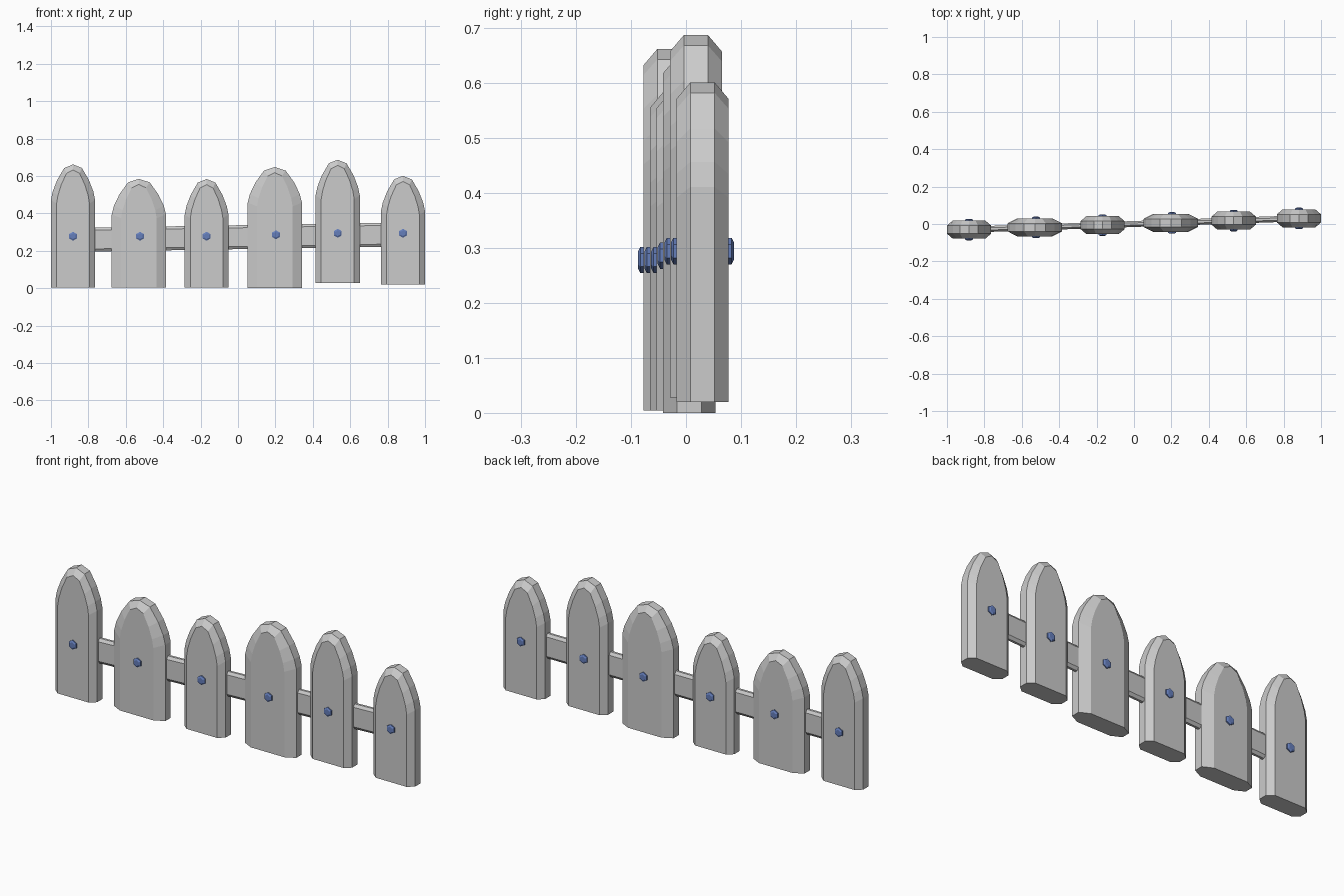
import bpy, bmesh, math
from mathutils import Matrix

if "Cube" in bpy.data.objects:
    bpy.data.objects.remove(bpy.data.objects["Cube"])

blue = bpy.data.materials.new("nail_blue")
blue.diffuse_color = (0.13, 0.21, 0.5, 1)
blue.use_nodes = True
blue.node_tree.nodes["Principled BSDF"].inputs["Base Color"].default_value = blue.diffuse_color


def add_object(name, bm, mat=None):
    bmesh.ops.recalc_face_normals(bm, faces=bm.faces[:])
    me = bpy.data.meshes.new(name)
    bm.to_mesh(me)
    bm.free()
    if mat:
        me.materials.append(mat)
    ob = bpy.data.objects.new(name, me)
    bpy.context.collection.objects.link(ob)
    return ob


def loft(bm, rings):
    """Skin a list of equal-length rings and cap both ends."""
    loops = [[bm.verts.new(p) for p in r] for r in rings]
    n = len(loops[0])
    for a, b in zip(loops, loops[1:]):
        for i in range(n):
            j = (i + 1) % n
            bm.faces.new((a[i], a[j], b[j], b[i]))
    bm.faces.new(loops[0])
    bm.faces.new(loops[-1])


def arch(half, bottom, top, rise):
    """Pointed arch outline in x, z."""
    right = [(1, 0), (0.92, 0.24), (0.72, 0.56), (0.40, 0.90)]
    pts = [(half * u, top - rise * (1 - v)) for u, v in right]
    pts = [(half, bottom)] + pts
    return pts + [(0, top)] + [(-x, z) for x, z in reversed(pts)]


def plank(name, cx, cy, half, bottom, top, inset):
    outer = arch(half, bottom, top, 0.19)
    inner = arch(half - inset, bottom, top - 0.03, 0.18)
    bm = bmesh.new()
    loft(bm, [[(cx + x, cy + y, z) for x, z in prof] for prof, y in
              ((inner, -0.0475), (outer, -0.022), (outer, 0.022), (inner, 0.0475))])
    add_object(name, bm)


def nail(name, cx, cy, cz, side):
    # hexagonal head with a chamfered face
    bm = bmesh.new()
    rings = []
    for r, d in ((0.024, 0.040), (0.024, 0.053), (0.015, 0.0575)):
        rings.append([(cx + r * math.sin(i * math.pi / 3), cy + side * d,
                       cz + r * math.cos(i * math.pi / 3)) for i in range(6)])
    loft(bm, rings)
    add_object(name, bm, blue)


# Pickets: centre x, half width, bottom, top, face inset, nail height
pickets = [
    (-0.882, 0.118, 0.004, 0.662, 0.030, 0.278),
    (-0.530, 0.145, 0.004, 0.585, 0.050, 0.278),
    (-0.168, 0.117, 0.004, 0.584, 0.030, 0.278),
    (0.197, 0.145, 0.0, 0.648, 0.050, 0.286),
    (0.533, 0.118, 0.028, 0.687, 0.030, 0.294),
    (0.882, 0.118, 0.020, 0.601, 0.030, 0.294),
]
for i, (cx, half, bottom, top, inset, nz) in enumerate(pickets):
    cy = -0.030 + 0.012 * i
    plank(f"picket_{i + 1}", cx, cy, half, bottom, top, inset)
    nx = cx + (0.006 if i in (1, 3) else 0)
    nail(f"front_nail_{i + 1}", nx, cy, nz, -1)
    nail(f"back_nail_{i + 1}", nx, cy, nz, 1)

# Rail: chamfered bar, slightly rising and turned to follow the pickets
section = [(-0.016, -0.050), (-0.006, -0.064), (0.006, -0.064), (0.016, -0.050),
           (0.016, 0.050), (0.006, 0.064), (-0.006, 0.064), (-0.016, 0.050)]
bm = bmesh.new()
loft(bm, [[(x, 0.034 * x + y, 0.273 + 0.0165 * x + z) for y, z in section]
          for x in (-0.88, 0.88)])
add_object("rail", bm)
